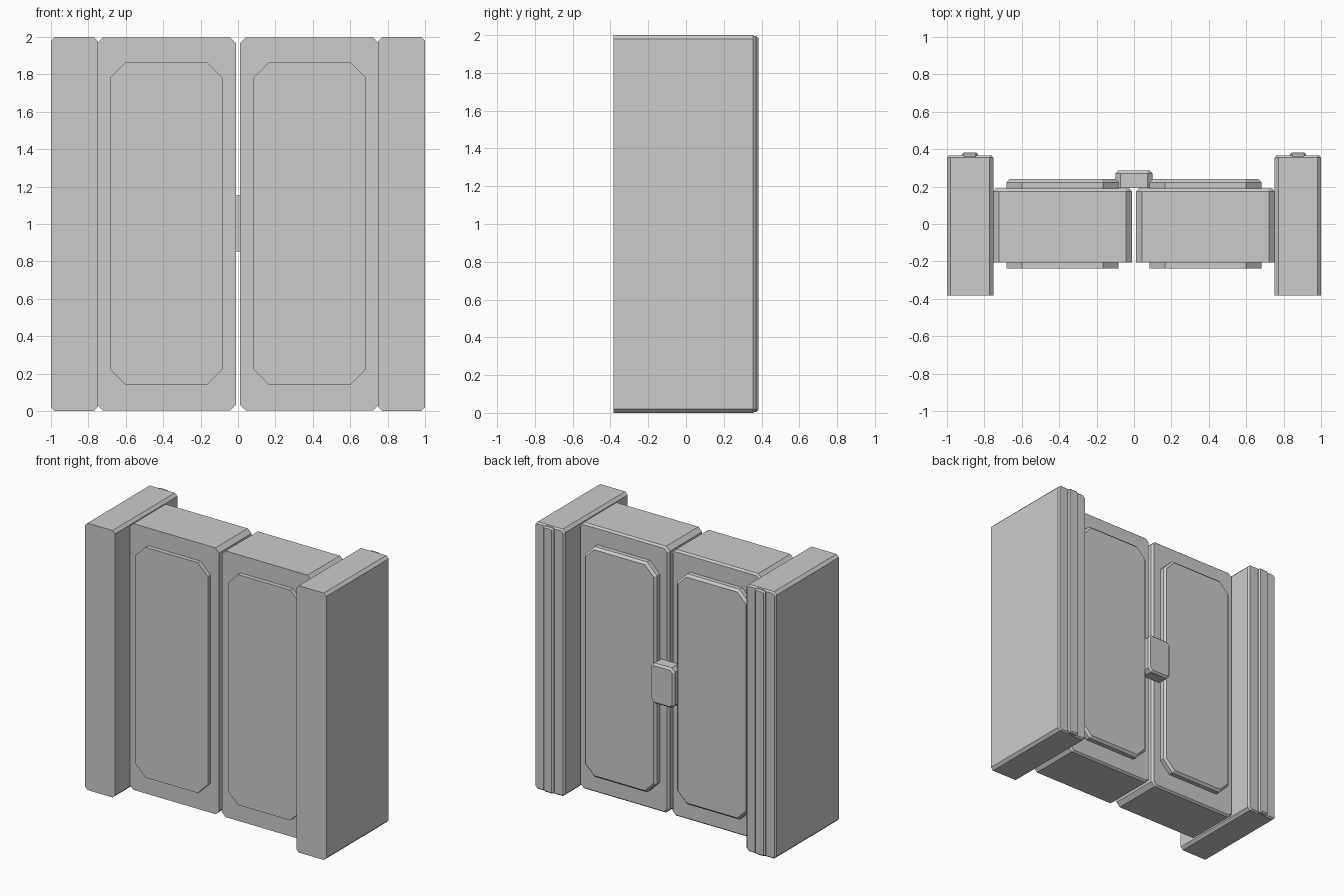
import bpy
import bmesh

if "Cube" in bpy.data.objects:
    bpy.data.objects.remove(bpy.data.objects["Cube"])


def octagon(x0, x1, z0, z1, c):
    return [(x0 + c, z0), (x1 - c, z0), (x1, z0 + c), (x1, z1 - c),
            (x1 - c, z1), (x0 + c, z1), (x0, z1 - c), (x0, z0 + c)]


def slab(name, x, y, z, cut, inset, depth):
    """Cut-corner slab along y, flat in front, chamfered around its back face."""
    bm = bmesh.new()
    full = octagon(*x, *z, cut)
    small = octagon(x[0] + inset, x[1] - inset, z[0] + inset, z[1] - inset,
                    cut - inset * 0.586)
    levels = [(full, y[0]), (full, y[1] - depth), (small, y[1])]
    rings = [[bm.verts.new((px, py, pz)) for px, pz in pts] for pts, py in levels]
    for a, b in zip(rings, rings[1:]):
        for i in range(8):
            j = (i + 1) % 8
            bm.faces.new((a[i], a[j], b[j], b[i]))
    bm.faces.new(rings[0])
    bm.faces.new(rings[-1][::-1])
    bmesh.ops.recalc_face_normals(bm, faces=bm.faces)
    mesh = bpy.data.meshes.new(name)
    bm.to_mesh(mesh)
    bm.free()
    obj = bpy.data.objects.new(name, mesh)
    bpy.context.collection.objects.link(obj)
    return obj


for side, s in (("left", -1), ("right", 1)):
    def span(a, b):
        return tuple(sorted((s * a, s * b)))

    # Side pillar with a raised strip down its back
    slab(side + "_pillar", span(0.752, 1.0), (-0.383, 0.367), (0, 2), 0.02, 0.01, 0.012)
    slab(side + "_pillar_strip", span(0.835, 0.92), (0.33, 0.383), (0.005, 1.995),
         0.012, 0.01, 0.01)
    # Door leaf
    slab(side + "_door", span(0.012, 0.752), (-0.207, 0.19), (0.003, 1.998), 0.03, 0.012, 0.015)
    # Octagonal panel, standing proud on both faces of the door
    slab(side + "_panel_back", span(0.083, 0.683), (0.18, 0.24), (0.14, 1.866),
         0.083, 0.017, 0.017)
    slab(side + "_panel_front", span(0.083, 0.683), (-0.239, -0.2), (0.14, 1.866),
         0.083, 0.0, 0.01)

# Lock bridging the two doors at the back
slab("lock", (-0.098, 0.098), (0.192, 0.285), (0.853, 1.153), 0.026, 0.013, 0.014)
